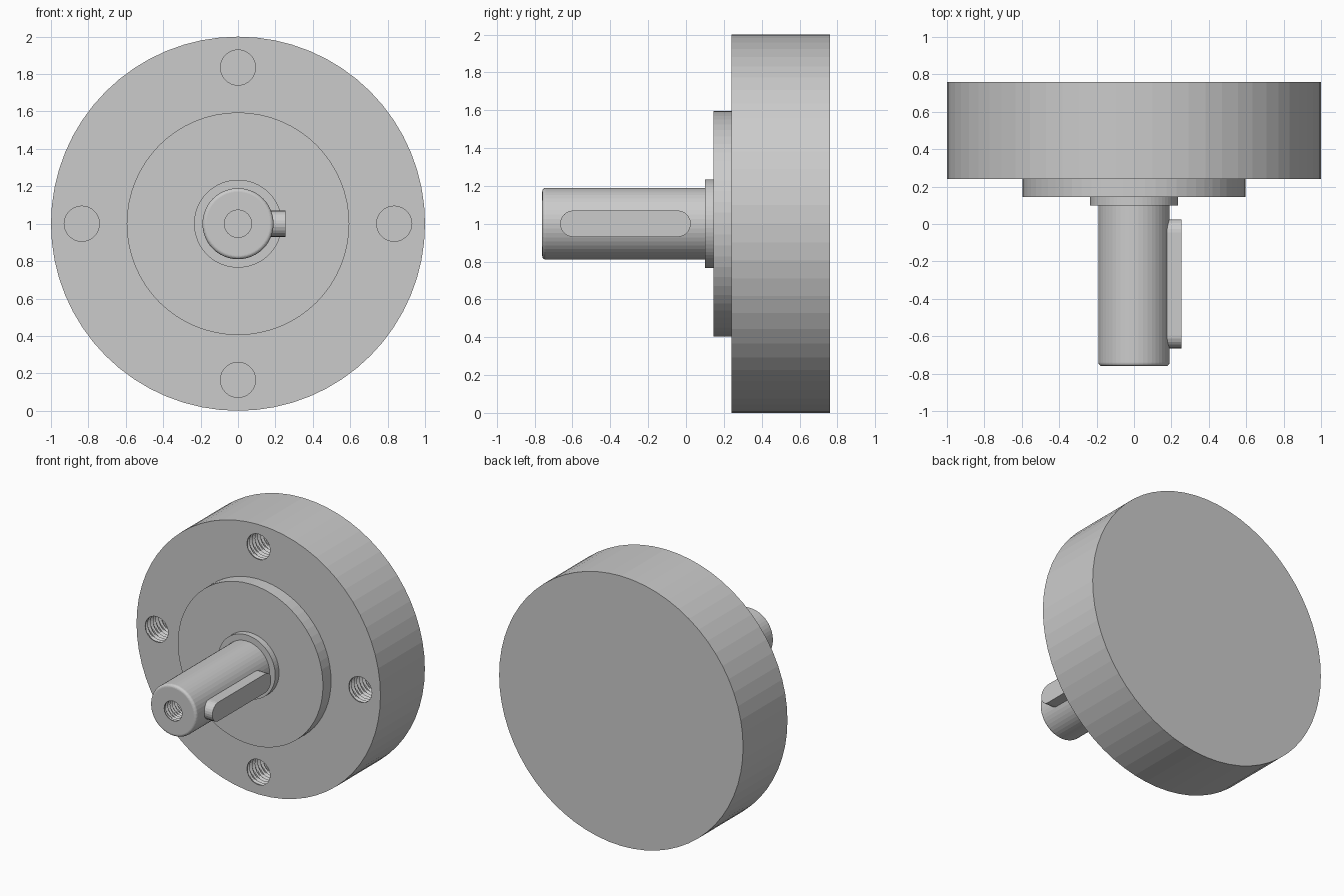
import bpy, bmesh, math
from math import sin, cos, pi, tau

if "Cube" in bpy.data.objects:
    bpy.data.objects.remove(bpy.data.objects["Cube"])


def make_object(name, bm):
    bmesh.ops.recalc_face_normals(bm, faces=bm.faces)
    mesh = bpy.data.meshes.new(name)
    bm.to_mesh(mesh)
    bm.free()
    ob = bpy.data.objects.new(name, mesh)
    bpy.context.collection.objects.link(ob)
    return ob


def skin(name, rings):
    """Bridge consecutive rings of points and cap both ends."""
    bm = bmesh.new()
    rows = [[bm.verts.new(p) for p in ring] for ring in rings]
    for a, b in zip(rows, rows[1:]):
        for i in range(len(a)):
            j = (i + 1) % len(a)
            bm.faces.new((a[i], a[j], b[j], b[i]))
    bm.faces.new(rows[0])
    bm.faces.new(rows[-1])
    return make_object(name, bm)


def ring(radius, y, n, cx=0, cz=1):
    return [(cx + radius * cos(tau * i / n), y, cz + radius * sin(tau * i / n)) for i in range(n)]


def lathe(name, profile, n):
    return skin(name, [ring(r, y, n) for r, y in profile])


def thread_cutter(radius, y0, depth, pitch, groove, cx=0, cz=1, n=32):
    """Cylinder whose radius follows a helical triangular groove."""
    rows = int(depth / pitch * 4)
    rings = [ring(radius, y0 - 0.05, n, cx, cz), ring(radius, y0 + 0.004, n, cx, cz)]
    for k in range(1, rows):
        y = y0 + depth * k / rows
        pts = []
        for i in range(n):
            phase = (y / pitch - i / n) % 1
            r = radius + groove * (1 - abs(2 * phase - 1))
            a = tau * i / n
            pts.append((cx + r * cos(a), y, cz + r * sin(a)))
        rings.append(pts)
    rings.append(ring(radius, y0 + depth, n, cx, cz))
    return skin("thread_cutter", rings)


def cut(target, cutter):
    mod = target.modifiers.new("hole", 'BOOLEAN')
    mod.operation = 'DIFFERENCE'
    mod.solver = 'EXACT'
    mod.object = cutter
    bpy.context.view_layer.objects.active = target
    bpy.ops.object.modifier_apply(modifier=mod.name)
    bpy.data.objects.remove(cutter)


# Stepped housing: main disc, pilot boss and shaft collar
housing = lathe("housing", [(0.235, 0.10), (0.235, 0.145), (0.595, 0.145),
                            (0.595, 0.24), (1, 0.24), (1, 0.76)], 64)

# Four threaded mounting holes
for q in range(4):
    a = q * pi / 2
    cut(housing, thread_cutter(0.094, 0.24, 0.28, 0.032, 0.018,
                               0.835 * cos(a), 1 + 0.835 * sin(a)))

# Output shaft with a rounded front edge
f = 0.02
edge = [(0.19 - f + f * sin(t * pi / 12), -0.76 + f - f * cos(t * pi / 12)) for t in range(7)]
shaft = lathe("shaft", edge + [(0.19, 0.12)], 48)
cut(shaft, thread_cutter(0.073, -0.76, 0.28, 0.026, 0.014))

# Round-ended key on the +x side of the shaft
r, y_front, y_back = 0.07, -0.665, 0.025
outline = [(y_back - r + r * sin(t * pi / 12), 1 + r * cos(t * pi / 12)) for t in range(13)]
outline += [(y_front + r - r * sin(t * pi / 12), 1 - r * cos(t * pi / 12)) for t in range(13)]
skin("shaft_key", [[(x, y, z) for y, z in outline] for x in (0.12, 0.255)])
